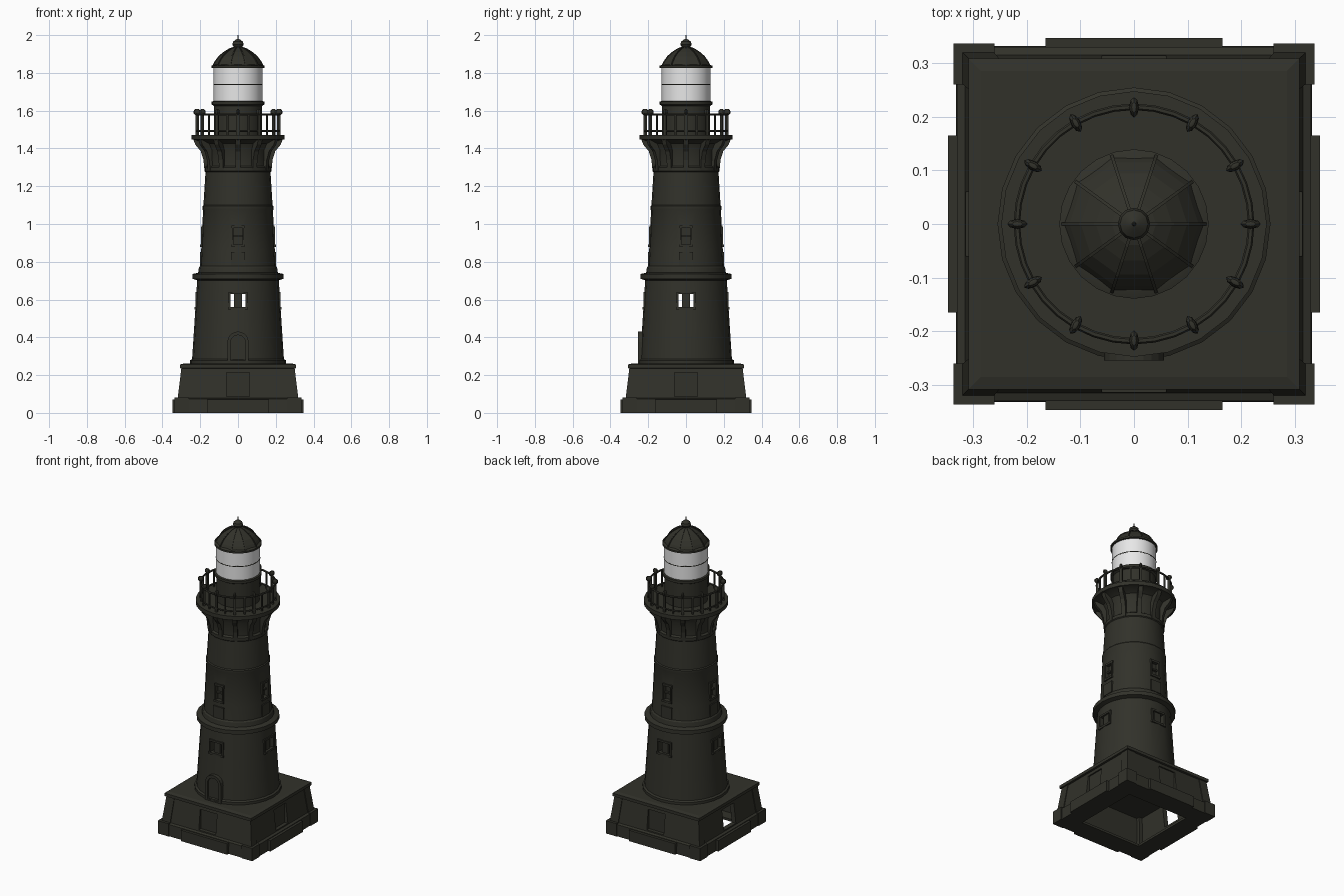
import bpy, bmesh, math
from mathutils import Matrix, Vector

if "Cube" in bpy.data.objects:
    bpy.data.objects.remove(bpy.data.objects["Cube"])


def material(name, col):
    m = bpy.data.materials.new(name)
    m.diffuse_color = (*col, 1)
    m.use_nodes = True
    m.node_tree.nodes["Principled BSDF"].inputs["Base Color"].default_value = m.diffuse_color
    return m


DARK = material("dark weathered stone", (0.031, 0.031, 0.023))
WHITE = material("lantern glass white", (0.8, 0.8, 0.8))


def finish(name, bm, mat=DARK, smooth=True):
    bmesh.ops.recalc_face_normals(bm, faces=bm.faces[:])
    me = bpy.data.meshes.new(name)
    bm.to_mesh(me)
    bm.free()
    ob = bpy.data.objects.new(name, me)
    bpy.context.collection.objects.link(ob)
    me.materials.append(mat)
    if smooth:
        shade(ob)
    return ob


def shade(ob):
    bpy.ops.object.select_all(action='DESELECT')
    ob.select_set(True)
    bpy.context.view_layer.objects.active = ob
    bpy.ops.object.shade_smooth_by_angle(angle=math.radians(30))


def lathe(name, prof, n=24, mat=DARK, closed=False, turn=0.0, smooth=True):
    bm = bmesh.new()
    rings = [[bm.verts.new((r * math.cos(turn + math.tau * i / n),
                            r * math.sin(turn + math.tau * i / n), z)) for i in range(n)]
             for r, z in prof]
    pairs = list(zip(rings, rings[1:]))
    if closed:
        pairs.append((rings[-1], rings[0]))
    else:
        bm.faces.new(rings[0])
        bm.faces.new(rings[-1])
    for a, b in pairs:
        for i in range(n):
            j = (i + 1) % n
            bm.faces.new((a[i], a[j], b[j], b[i]))
    return finish(name, bm, mat, smooth)


def box(bm, lo, hi, turn=0.0):
    """Box between two corners, turned about the z axis."""
    lo, hi = Vector(lo), Vector(hi)
    m = (Matrix.Rotation(turn, 4, 'Z') @ Matrix.Translation((lo + hi) / 2)
         @ Matrix.Diagonal((*(hi - lo), 1)))
    bmesh.ops.create_cube(bm, size=1, matrix=m)


def prism(bm, pts, y0, y1, turn=0.0):
    """Outline in x-z, extruded along y, turned about the z axis."""
    rot = Matrix.Rotation(turn, 3, 'Z')
    a = [bm.verts.new(rot @ Vector((x, y0, z))) for x, z in pts]
    b = [bm.verts.new(rot @ Vector((x, y1, z))) for x, z in pts]
    bm.faces.new(a)
    bm.faces.new(b)
    for i in range(len(pts)):
        j = (i + 1) % len(pts)
        bm.faces.new((a[i], a[j], b[j], b[i]))


def cut(ob, bm):
    tool = finish("cutter", bm, smooth=False)
    tool.hide_render = True
    mod = ob.modifiers.new("cut", 'BOOLEAN')
    mod.operation, mod.object, mod.solver = 'DIFFERENCE', tool, 'EXACT'
    bpy.context.view_layer.objects.active = ob
    bpy.ops.object.modifier_apply(modifier=mod.name)
    bpy.data.objects.remove(tool)


def cut_box(ob, lo, hi, turn=0.0):
    bm = bmesh.new()
    box(bm, lo, hi, turn)
    cut(ob, bm)


QUARTERS = [k * math.pi / 2 for k in range(4)]

# square hollow base, open underneath inside a flat rim
S = math.sqrt(2)
plan = [(.268, .222), (.286, .07), (.286, .015), (.215, .015), (.215, 0), (.331, 0),
        (.329, .074), (.314, .08), (.296, .235), (.308, .237), (.308, .256), (.285, .262)]
base = lathe("base", [(r * S, z) for r, z in plan], 4, turn=math.pi / 4, smooth=False)
for a in QUARTERS:
    depth = .2 if abs(a - math.pi) < .1 else .29     # open doorway on the left side
    cut_box(base, (depth, -.06, .087), (.4, .06, .214), a)

# plinth projections, corner blocks and tapered corner quoins
bm = bmesh.new()
for a in QUARTERS:
    box(bm, (.30, -.165, 0), (.346, .165, .07), a)
    box(bm, (.26, .26, 0), (.336, .336, .082), a)
    box(bm, (.26, .26, .081), (.319, .319, .236), a)
for v in bm.verts:
    if v.co.z > .2:
        v.co.x *= .94
        v.co.y *= .94
finish("base_blocks", bm, smooth=False)

# hollow round tower with mouldings and gallery floor
tower = lathe("tower", [
    (.254, .255), (.254, .278), (.243, .285), (.216, .702), (.242, .71), (.242, .735),
    (.211, .742), (.207, .77), (.2, .778), (.195, .86), (.185, 1.07), (.188, 1.078),
    (.188, 1.094), (.183, 1.1), (.172, 1.275), (.177, 1.28), (.177, 1.3), (.166, 1.308),
    (.168, 1.39), (.185, 1.425), (.225, 1.445), (.247, 1.447), (.247, 1.472),
    (.1, 1.472), (.13, 1.3), (.18, .255)], closed=True)
for a in QUARTERS[:2]:
    cut_box(tower, (-.5, -.042, .56), (.5, .042, .63), a)
for a in QUARTERS:
    cut_box(tower, (.172, -.024, .89), (.4, .024, .982), a)
shade(tower)

# window surrounds, bars and panels
bm = bmesh.new()
for a in QUARTERS:
    box(bm, (.19, -.022, .555), (.214, .022, .635), a)
    box(bm, (.2, -.053, .548), (.229, .053, .561), a)
    box(bm, (.2, -.05, .629), (.224, .05, .641), a)
    for s in (-1, 1):
        y = sorted((s * .041, s * .05))
        box(bm, (.2, y[0], .56), (.225, y[1], .63), a)
        y = sorted((s * .023, s * .032))
        box(bm, (.17, y[0], .885), (.196, y[1], .985), a)
    box(bm, (.17, -.034, .878), (.2, .034, .891), a)
    box(bm, (.17, -.034, .98), (.194, .034, .993), a)
    box(bm, (.165, -.024, .93), (.186, .024, .94), a)
    box(bm, (.18, -.036, .778), (.201, .036, .852), a)
finish("window_frames", bm, smooth=False)


# arched door in front
def arch(hw, spring, foot):
    return [(-hw, foot), (hw, foot)] + [
        (hw * math.cos(math.pi * i / 10), spring + hw * math.sin(math.pi * i / 10))
        for i in range(11)]


bm = bmesh.new()
prism(bm, arch(.056, .375, .262), -.254, -.2)
door = finish("door", bm, smooth=False)
bm = bmesh.new()
prism(bm, arch(.04, .372, .27), -.3, -.245)
cut(door, bm)

# curved brackets under the gallery
bm = bmesh.new()
for k in range(12):
    prism(bm, [(.15, 1.28), (.177, 1.28), (.183, 1.34), (.197, 1.385), (.226, 1.42),
               (.236, 1.447), (.15, 1.447)], -.013, .013, k * math.pi / 6)
finish("gallery_brackets", bm, smooth=False)


# railing: rings, posts with rounded heads, thin balusters
def ring(name, r, z, t, n=36):
    lathe(name, [(r + t * math.cos(math.tau * i / 6), z + t * math.sin(math.tau * i / 6))
                 for i in range(6)], n, closed=True)


ring("top_rail", .218, 1.58, .006)
ring("bottom_rail", .218, 1.492, .005)
bm = bmesh.new()
for k in range(24):
    a = k * math.pi / 12
    w = .004 if k % 2 else .007
    box(bm, (.218 - w, -w, 1.47), (.218 + w, w, 1.58), a)
    if k % 2 == 0:
        m = (Matrix.Rotation(a, 4, 'Z') @ Matrix.Translation((.217, 0, 1.592))
             @ Matrix.Diagonal((.019, .009, .018, 1)))
        bmesh.ops.create_uvsphere(bm, u_segments=8, v_segments=6, radius=1, matrix=m)
finish("railing_posts", bm)

# lantern room, glass and thin glazing bar
lathe("lantern_base", [(.127, 1.465), (.127, 1.625), (.139, 1.632), (.139, 1.648), (.125, 1.652)])
lathe("lantern_glass", [(.129, 1.645), (.129, 1.838)], mat=WHITE)
ring("glazing_ring", .128, 1.738, .003, 24)

# ribbed dome with finial
lathe("dome_eave", [(.12, 1.824), (.139, 1.827), (.139, 1.838), (.12, 1.845)])
dome = [(.132, 1.837), (.12, 1.86), (.099, 1.888), (.071, 1.911), (.041, 1.929), (.02, 1.936)]
lathe("dome", dome, 10, smooth=False)
bm = bmesh.new()
for k in range(10):
    prism(bm, [(r + .003, z + .002) for r, z in dome] + [(.02, 1.84)],
          -.003, .003, k * math.pi / 5)
finish("dome_ribs", bm, smooth=False)
lathe("finial", [(.03, 1.926), (.022, 1.936), (.03, 1.95), (.026, 1.965), (.012, 1.976),
                 (.004, 1.98), (.002, 2.0)], 12)
